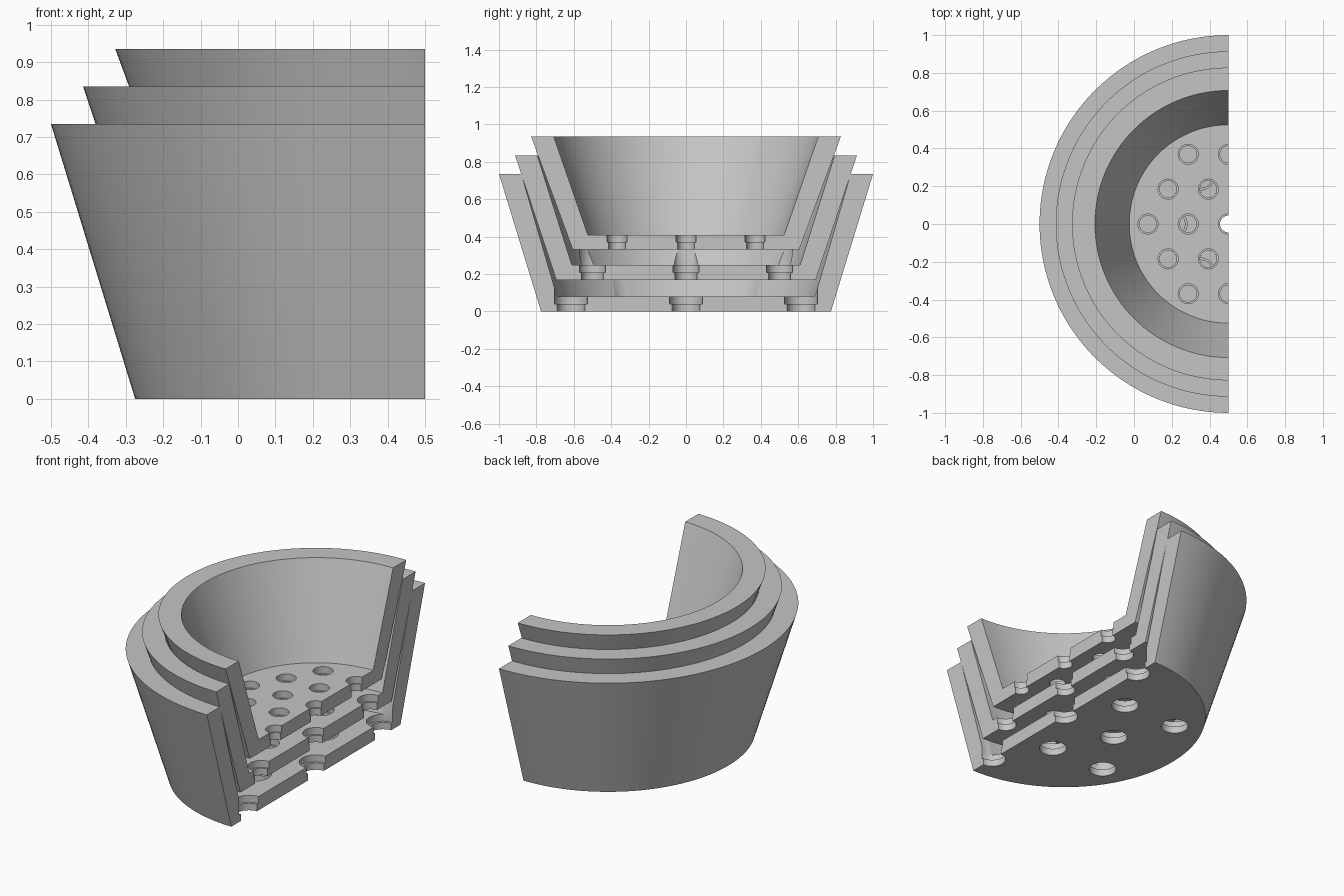
import bpy, bmesh, math
from mathutils import Vector, Matrix

cube = bpy.data.objects.get("Cube")
if cube:
    bpy.data.objects.remove(cube, do_unlink=True)

AXIS_X = 0.5      # the cut plane passes through the pot axis
FLOOR = 0.08      # floor thickness

clay = bpy.data.materials.new("plain_grey")
clay.use_nodes = True
grey = (0.56, 0.56, 0.56, 1)
clay.diffuse_color = grey
clay.node_tree.nodes["Principled BSDF"].inputs["Base Color"].default_value = grey


def lathe(bm, profile, centre, angle, steps):
    """Spin an (r, z) profile about a vertical axis, starting at +y."""
    verts = [bm.verts.new((centre[0], centre[1] + r, z)) for r, z in profile]
    edges = [bm.edges.new(pair) for pair in zip(verts, verts[1:])]
    bmesh.ops.spin(bm, geom=verts + edges, cent=(centre[0], centre[1], 0),
                   axis=(0, 0, 1), angle=angle, steps=steps)
    bmesh.ops.remove_doubles(bm, verts=bm.verts[:], dist=1e-5)


def finish(bm, name):
    bmesh.ops.recalc_face_normals(bm, faces=bm.faces[:])
    mesh = bpy.data.meshes.new(name)
    bm.to_mesh(mesh)
    bm.free()
    obj = bpy.data.objects.new(name, mesh)
    bpy.context.collection.objects.link(obj)
    return obj


def hole_centres(spacing, reach):
    """Hexagonal grid points on the kept side of the cut, within a radius."""
    for row in range(-2, 3):
        for col in range(-4, 5):
            if (row + col) % 2 == 0:
                p = Vector((col * spacing / 2, row * spacing * math.sqrt(3) / 2))
                if col <= 0 and p.length < reach:
                    yield p


def make_pot(name, z0, z1, r_base, r_rim, r_floor, r_mouth, spacing, reach, r_hole):
    # Half shell, closed by one flat section face
    bm = bmesh.new()
    top = z0 + FLOOR
    lathe(bm, [(0, z0), (r_base, z0), (r_rim, z1), (r_mouth, z1), (r_floor, top), (0, top)],
          (AXIS_X, 0), math.pi, 64)
    rim_edges = [e for e in bm.edges if e.is_boundary]
    bmesh.ops.holes_fill(bm, edges=rim_edges, sides=0)
    pot = finish(bm, name)
    pot.data.materials.append(clay)

    # Stepped drain holes, wider in the upper half
    bm = bmesh.new()
    mid = z0 + FLOOR / 2
    r_low = r_hole * 0.84
    for p in hole_centres(spacing, reach):
        lathe(bm, [(0, z0 - 0.05), (r_low, z0 - 0.05), (r_low, mid), (r_hole, mid),
                   (r_hole, top + 0.2), (0, top + 0.2)],
              (AXIS_X + p.x, p.y), math.tau, 32)
    cutter = finish(bm, name + "_hole_cutter")
    cutter.hide_render = True

    mod = pot.modifiers.new("drain_holes", 'BOOLEAN')
    mod.operation = 'DIFFERENCE'
    mod.solver = 'EXACT'
    mod.object = cutter
    bpy.ops.object.select_all(action='DESELECT')
    pot.select_set(True)
    bpy.context.view_layer.objects.active = pot
    bpy.ops.object.modifier_apply(modifier=mod.name)
    bpy.data.objects.remove(cutter, do_unlink=True)
    bpy.ops.object.shade_smooth_by_angle(angle=math.radians(30))


# Three nested pots, each sitting a little higher than the one around it
make_pot("outer_pot", 0.0, 0.735, 0.775, 1.0, 0.69, 0.88, 0.355, 0.65, 0.088)
make_pot("middle_pot", 0.167, 0.835, 0.693, 0.914, 0.61, 0.795, 0.289, 0.6, 0.07)
make_pot("inner_pot", 0.33, 0.935, 0.605, 0.828, 0.525, 0.707, 0.213, 0.45, 0.053)
